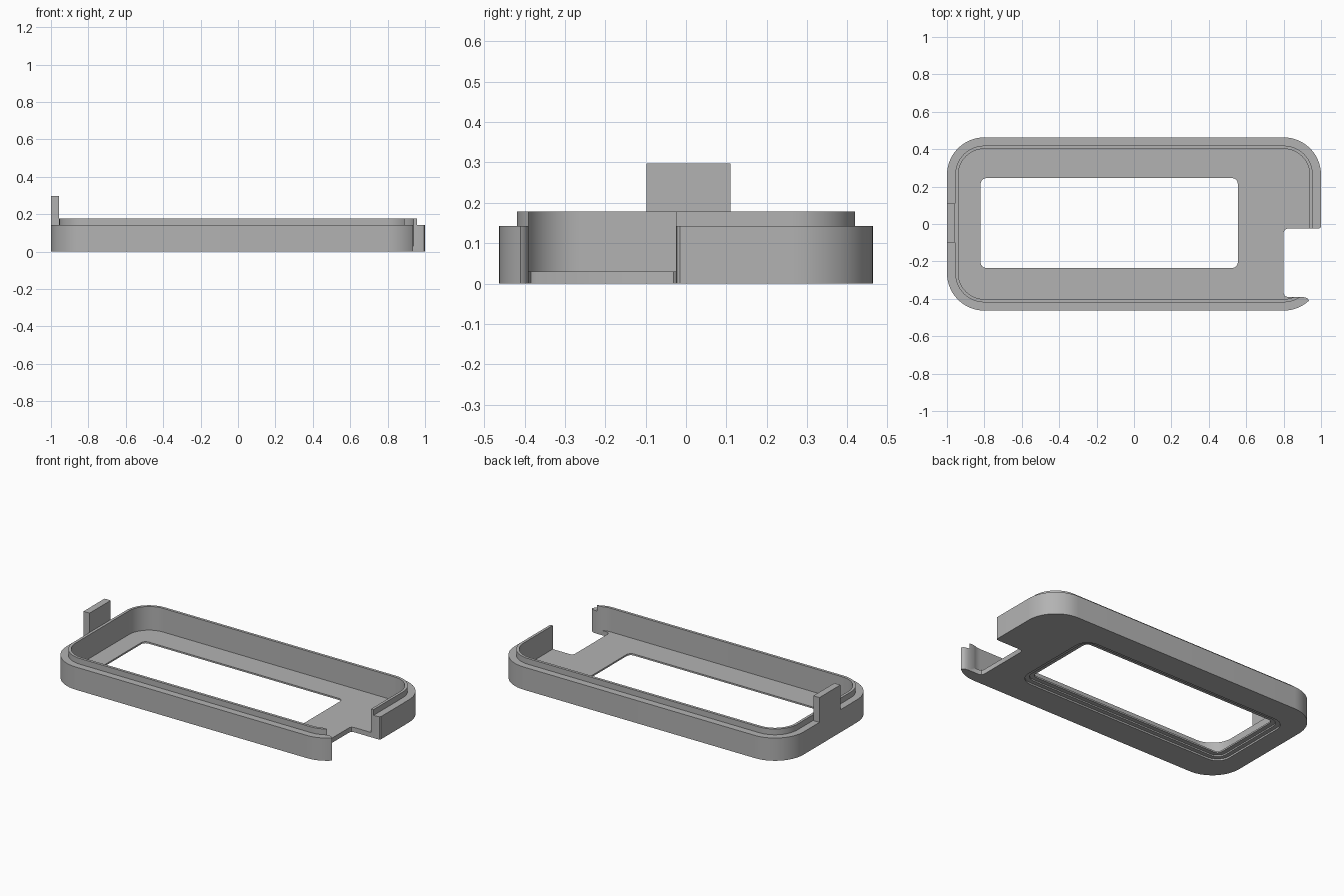
import bpy
import bmesh
import math

cube = bpy.data.objects.get("Cube")
if cube:
    bpy.data.objects.remove(cube, do_unlink=True)

grey = bpy.data.materials.new("matte_grey")
grey.use_nodes = True
grey.diffuse_color = (0.45, 0.45, 0.45, 1)
bsdf = next(n for n in grey.node_tree.nodes if n.type == "BSDF_PRINCIPLED")
bsdf.inputs["Base Color"].default_value = (0.45, 0.45, 0.45, 1)


def rounded_rect(x0, x1, y0, y1, r, steps=14):
    """Counter-clockwise outline of a rectangle with rounded corners."""
    centres = [(x1 - r, y1 - r), (x0 + r, y1 - r), (x0 + r, y0 + r), (x1 - r, y0 + r)]
    pts = []
    for i, (cx, cy) in enumerate(centres):
        for k in range(steps + 1):
            a = math.pi / 2 * (i + k / steps)
            pts.append((cx + r * math.cos(a), cy + r * math.sin(a)))
    return pts


def prism(name, outline, z0, z1):
    """Extrude a flat outline between two heights."""
    bm = bmesh.new()
    face = bm.faces.new([bm.verts.new((x, y, z0)) for x, y in outline])
    new = bmesh.ops.extrude_face_region(bm, geom=[face])["geom"]
    top = [v for v in new if isinstance(v, bmesh.types.BMVert)]
    bmesh.ops.translate(bm, vec=(0, 0, z1 - z0), verts=top)
    bmesh.ops.recalc_face_normals(bm, faces=bm.faces)
    mesh = bpy.data.meshes.new(name)
    bm.to_mesh(mesh)
    bm.free()
    mesh.materials.append(grey)
    obj = bpy.data.objects.new(name, mesh)
    bpy.context.collection.objects.link(obj)
    return obj


def activate(obj):
    bpy.ops.object.select_all(action="DESELECT")
    obj.select_set(True)
    bpy.context.view_layer.objects.active = obj


def combine(target, tool, operation):
    """Apply a boolean and discard the tool."""
    activate(target)
    mod = target.modifiers.new(operation.lower(), "BOOLEAN")
    mod.operation = operation
    mod.solver = "EXACT"
    mod.object = tool
    bpy.ops.object.modifier_apply(modifier=mod.name)
    bpy.data.objects.remove(tool, do_unlink=True)


def centred(inset):
    """Case outline moved inward by an inset."""
    x, y = 1 - inset, 0.463 - inset
    return rounded_rect(-x, x, -y, y, 0.2 - inset)


def window(margin):
    """Window outline grown by a margin."""
    return rounded_rect(-0.82 - margin, 0.555 + margin, -0.235 - margin,
                        0.245 + margin, 0.03 + margin, 6)


# Tray shell with its raised locating lip and hollow inside
case = prism("case_tray", centred(0), 0, 0.142)
combine(case, prism("lip", centred(0.044), 0.1, 0.178), "UNION")
combine(case, prism("cavity", centred(0.061), 0.03, 0.3), "DIFFERENCE")

# Window with a stepped recess on the underside
for margin, top in ((0, 0.1), (0.028, 0.02), (0.055, 0.011)):
    combine(case, prism("window", window(margin), -0.1, top), "DIFFERENCE")

# Side notch: rounded inner corners and a rounded wall tip at the front
notch = [(1.1, -0.41), (1.1, -0.015), (1.0, -0.015), (0.995, -0.022), (0.985, -0.025),
         (0.82, -0.025), (0.806, -0.031), (0.8, -0.045),
         (0.8, -0.37), (0.806, -0.384), (0.82, -0.39),
         (0.9, -0.39), (0.918, -0.393), (0.93, -0.4), (0.936, -0.41)]
combine(case, prism("notch", notch, -0.1, 0.3), "DIFFERENCE")

activate(case)
bpy.ops.object.shade_smooth_by_angle(angle=math.radians(30))

# Upright tab on the ledge of the right end
prism("end_tab", [(-1, -0.098), (-0.958, -0.098), (-0.958, 0.11), (-1, 0.11)], 0.142, 0.297)
